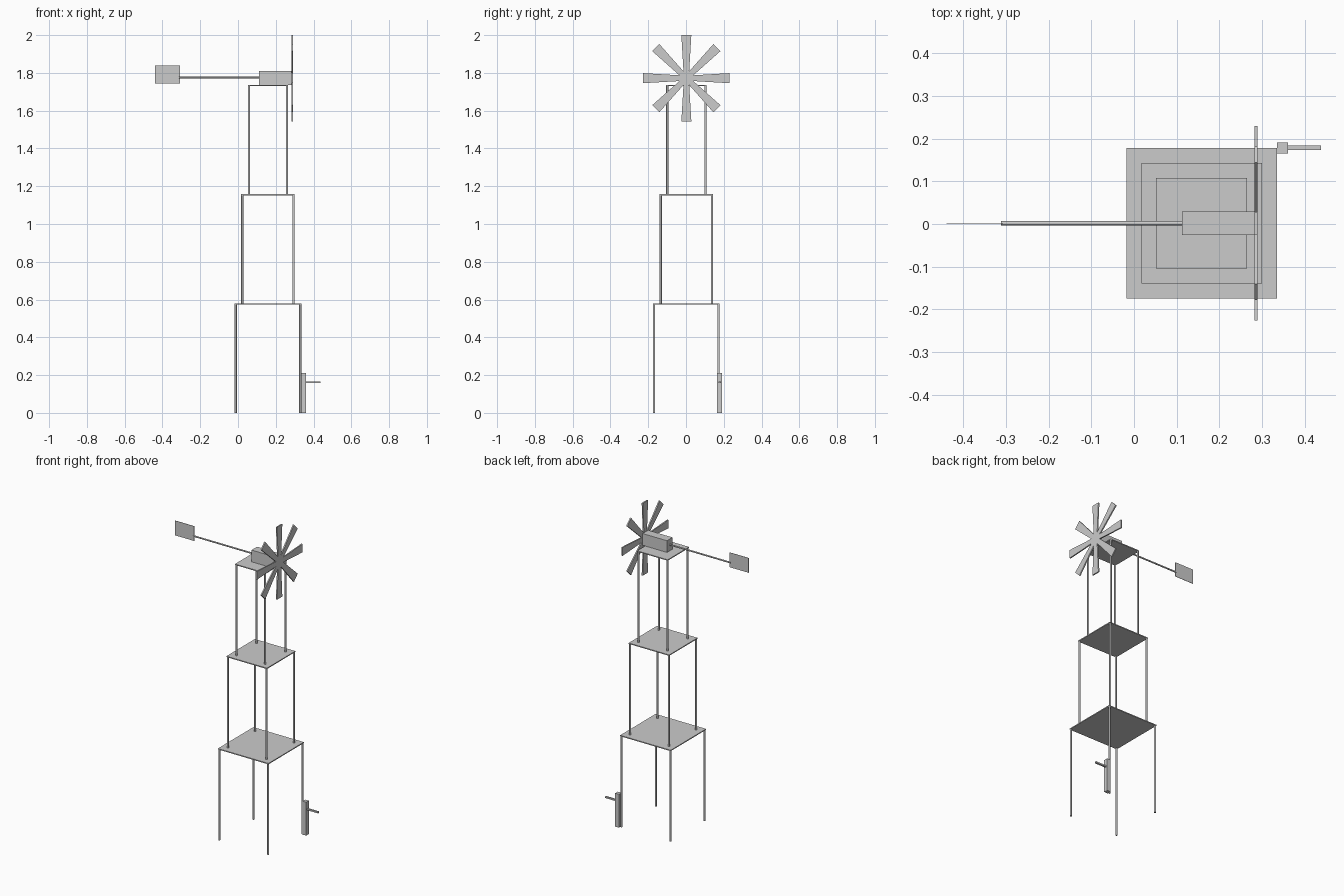
import bpy, bmesh, math
from mathutils import Matrix, Vector

if "Cube" in bpy.data.objects:
    bpy.data.objects.remove(bpy.data.objects["Cube"])

CX, CY = 0.1585, 0.0018   # tower axis
HUB_Z = 1.772


def box(name, x, y, z):
    """Box from (min, max) ranges."""
    bm = bmesh.new()
    bmesh.ops.create_cube(bm, size=1)
    for v in bm.verts:
        v.co = Vector([(r[0] + r[1]) / 2 + c * (r[1] - r[0]) for c, r in zip(v.co, (x, y, z))])
    return finish(name, bm)


def finish(name, bm):
    bmesh.ops.recalc_face_normals(bm, faces=bm.faces)
    me = bpy.data.meshes.new(name)
    bm.to_mesh(me)
    bm.free()
    ob = bpy.data.objects.new(name, me)
    bpy.context.collection.objects.link(ob)
    return ob


def rod(name, a, b, r, sides=16):
    """Round rod between two points."""
    a, b = Vector(a), Vector(b)
    d = b - a
    bm = bmesh.new()
    m = Matrix.Translation((a + b) / 2) @ d.to_track_quat('Z', 'Y').to_matrix().to_4x4()
    bmesh.ops.create_cone(bm, cap_ends=True, segments=sides, radius1=r, radius2=r,
                          depth=d.length, matrix=m)
    for f in bm.faces:
        f.smooth = len(f.verts) == 4
    for e in bm.edges:
        e.smooth = all(f.smooth for f in e.link_faces)
    return finish(name, bm)


# Three tower tiers: four corner legs under a square platform
R = 0.0058
bottom = 0.0
tiers = [("lower", 0.1765, 0.576), ("middle", 0.1415, 1.155), ("upper", 0.1065, 1.733)]
for tier, half, z in tiers:
    box(tier + "_platform", (CX - half, CX + half), (CY - half, CY + half), (z - 0.003, z + 0.003))
    k = half - R
    for i, (sx, sy) in enumerate([(-1, -1), (1, -1), (1, 1), (-1, 1)]):
        x, y = CX + sx * k, CY + sy * k
        rod(f"{tier}_leg_{i + 1}", (x, y, bottom), (x, y, z - 0.002), R)
    bottom = z + 0.002

# Gear housing, tail rod and vane
box("gear_housing", (0.1125, 0.288), (CY - 0.0275, CY + 0.0275), (1.736, 1.81))
rod("tail_rod", (-0.312, CY, 1.775), (0.115, CY, 1.775), 0.0048)
box("tail_vane", (-0.44, -0.307), (CY - 0.001, CY + 0.001), (1.745, 1.838))

# Rotor: eight flat blades, widening towards the tip
bm = bmesh.new()
profile = [(-0.013, 0), (0.013, 0), (0.0265, 0.2285), (-0.0265, 0.2285)]
for i in range(8):
    rot = Matrix.Rotation(i * math.pi / 4, 3, 'X')
    face = bm.faces.new([bm.verts.new(Vector((0.282, CY, HUB_Z)) + rot @ Vector((0, w, r)))
                         for w, r in profile])
    ext = bmesh.ops.extrude_face_region(bm, geom=[face], use_keep_orig=True)
    bmesh.ops.translate(bm, vec=(0.008, 0, 0),
                        verts=[g for g in ext["geom"] if isinstance(g, bmesh.types.BMVert)])
finish("rotor_blades", bm)

# Water pump with spout handle at the back right leg
box("pump_body", (0.335, 0.361), (0.165, 0.191), (0, 0.211))
box("pump_handle", (0.36, 0.438), (0.173, 0.184), (0.158, 0.167))
